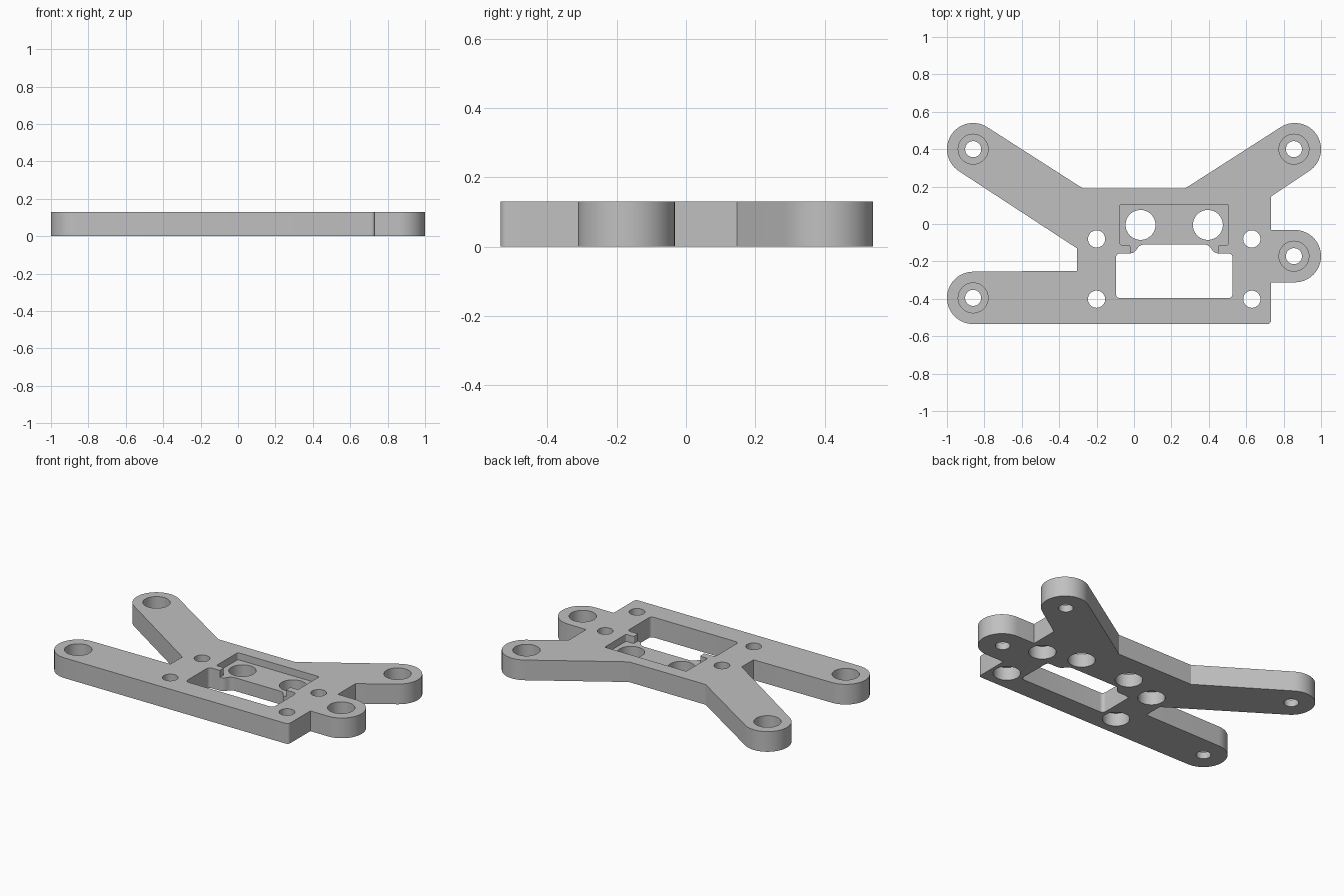
import bpy
import bmesh
from math import cos, sin, radians
from mathutils import Vector

cube = bpy.data.objects.get("Cube")
if cube:
    bpy.data.objects.remove(cube, do_unlink=True)

THICK = 0.13
ARM_ANGLE = 57.3
END_R = 0.14

grey = bpy.data.materials.new("plain grey")
grey.use_nodes = True
grey.diffuse_color = (0.53, 0.53, 0.53, 1)
grey.node_tree.nodes["Principled BSDF"].inputs["Base Color"].default_value = grey.diffuse_color


def arc(x, y, r, start, end, steps=28):
    """Points along a circular arc, angles in degrees."""
    angles = [radians(start + (end - start) * i / steps) for i in range(steps + 1)]
    return [(x + r * cos(a), y + r * sin(a)) for a in angles]


def circle(x, y, r):
    return arc(x, y, r, 0, 360, 48)[:-1]


def rounded(corners, r, steps=6):
    """Polygon with every corner softened by a small curve."""
    pts = []
    for i, c in enumerate(corners):
        p = Vector(c)
        a = p + (Vector(corners[i - 1]) - p).normalized() * r
        b = p + (Vector(corners[(i + 1) % len(corners)]) - p).normalized() * r
        for k in range(steps + 1):
            t = k / steps
            w = 0.6 * 2 * t * (1 - t) + 0.4 * t * (1 - t)
            pts.append(tuple(a * (1 - t) ** 2 + p * 2 * t * (1 - t) + b * t ** 2))
    return pts


def prism(name, outline, z0, z1):
    """Straight extrusion of an outline from z0 to z1."""
    bm = bmesh.new()
    face = bm.faces.new([bm.verts.new((x, y, z0)) for x, y in outline])
    top = bmesh.ops.extrude_face_region(bm, geom=[face])["geom"]
    verts = [v for v in top if isinstance(v, bmesh.types.BMVert)]
    bmesh.ops.translate(bm, verts=verts, vec=(0, 0, z1 - z0))
    bmesh.ops.recalc_face_normals(bm, faces=bm.faces)
    mesh = bpy.data.meshes.new(name)
    bm.to_mesh(mesh)
    bm.free()
    mesh.materials.append(grey)
    obj = bpy.data.objects.new(name, mesh)
    bpy.context.collection.objects.link(obj)
    return obj


# Plate outline, counter-clockwise from the rear right arm
right = 0.733
front = -0.535
outline = arc(-0.86, 0.40, END_R, ARM_ANGLE, ARM_ANGLE + 180)
outline += [(-0.305, -0.13), (-0.305, -0.25)]
outline += arc(-0.86, front + END_R, END_R, 90, 270)
outline += arc(right - 0.02, front + 0.02, 0.02, -90, 0, 6)
outline += [(right, -0.312)]
outline += arc(0.86, -0.172, END_R, -90, 90)
outline += [(right, -0.032), (right, 0.147)]
outline += arc(0.86, 0.40, END_R, -ARM_ANGLE, 180 - ARM_ANGLE)
outline += [(0.273, 0.19), (-0.273, 0.19)]
plate = prism("mounting_plate", outline, 0, THICK)

LOW, HIGH = -0.05, THICK + 0.05
cutters = []


def cut(name, shape, z0=LOW, z1=HIGH):
    cutters.append(prism(name, shape, z0, z1))


# Arm holes, counterbored from the top
for x, y in [(-0.86, 0.40), (0.855, 0.40), (0.855, -0.172), (-0.86, -0.395)]:
    cut("arm_hole", circle(x, y, 0.043))
    cut("arm_counterbore", circle(x, y, 0.08), 0.045)

# Bolt holes, counterbored from the underside
for x in (-0.2, 0.63):
    for y in (-0.08, -0.402):
        cut("bolt_hole", circle(x, y, 0.046))
        cut("bolt_counterbore", circle(x, y, 0.08), LOW, 0.085)

# Shallow recess with a narrow neck reaching the window
MID = 0.215
recess = [(-0.29, 0.105), (-0.29, -0.112), (-0.235, -0.112), (-0.235, -0.165),
          (0.235, -0.165), (0.235, -0.112), (0.29, -0.112), (0.29, 0.105)]
cut("recess", rounded([(MID + x, y) for x, y in recess], 0.01), 0.085)

# Window with a raised bay in its rear edge
window = [(-0.312, -0.157), (-0.312, -0.396), (0.312, -0.396), (0.312, -0.157),
          (0.213, -0.157), (0.185, -0.11), (-0.185, -0.11), (-0.213, -0.157)]
cut("window", rounded([(MID + x, y) for x, y in window], 0.025))

# Pair of large holes in the recess floor
for x in (-0.18, 0.18):
    cut("large_hole", circle(MID + x, -0.005, 0.08))

# Apply the cuts
for c in cutters:
    mod = plate.modifiers.new(c.name, "BOOLEAN")
    mod.operation = "DIFFERENCE"
    mod.solver = "EXACT"
    mod.object = c
bpy.context.view_layer.update()
graph = bpy.context.evaluated_depsgraph_get()
mesh = bpy.data.meshes.new_from_object(plate.evaluated_get(graph))
plate.modifiers.clear()
plate.data = mesh
for c in cutters:
    bpy.data.objects.remove(c, do_unlink=True)
mesh.materials.clear()
mesh.materials.append(grey)

bpy.ops.object.select_all(action="DESELECT")
plate.select_set(True)
bpy.context.view_layer.objects.active = plate
bpy.ops.object.shade_smooth_by_angle(angle=radians(25))
